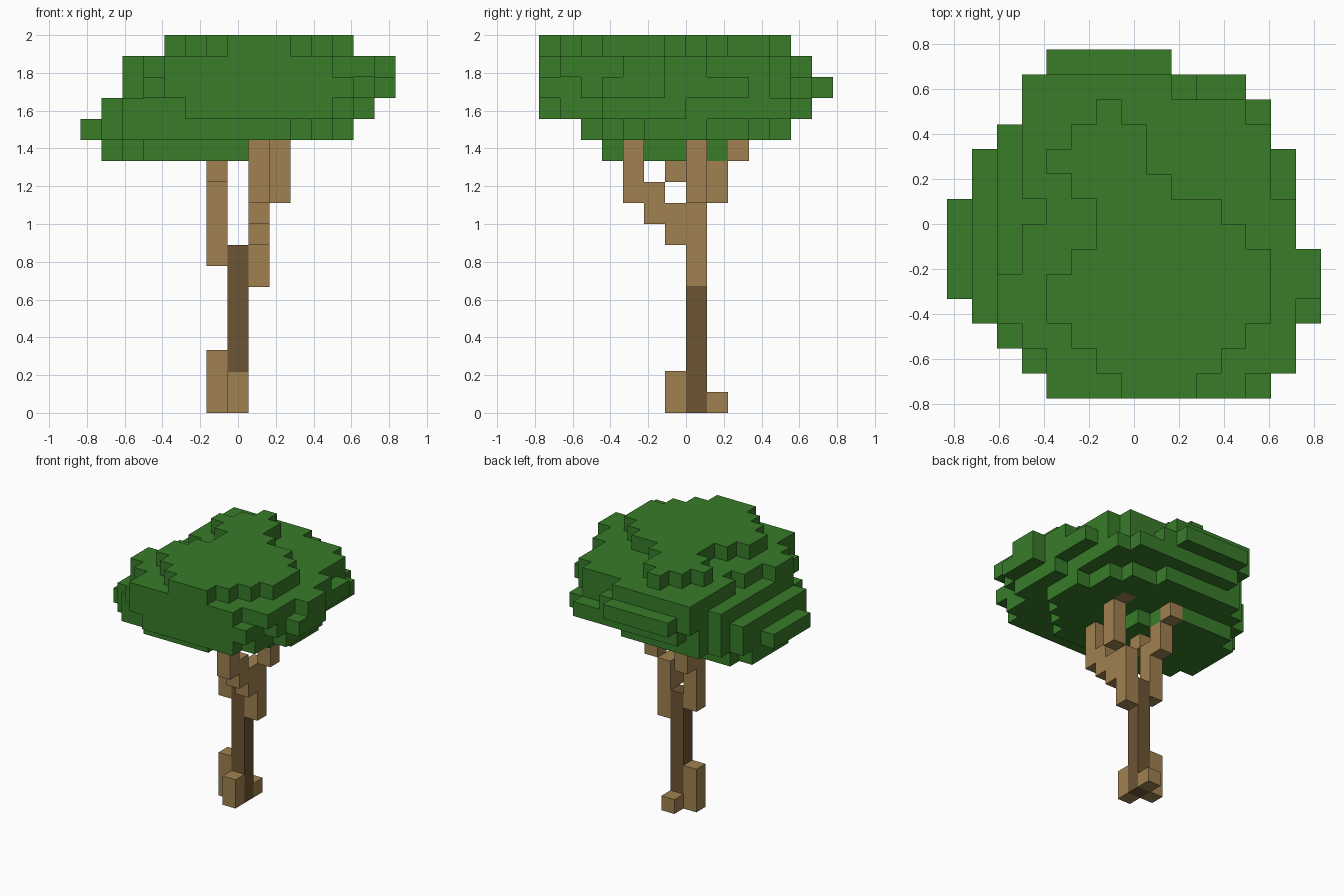
import bpy
import bmesh
from math import radians
from mathutils import Vector

cube = bpy.data.objects.get("Cube")
if cube:
    bpy.data.objects.remove(cube, do_unlink=True)

UNIT = 1 / 9                        # edge of one block
ORIGIN = Vector((-7.5, -7, 0))      # grid corner, in blocks


def make_material(name, colour):
    material = bpy.data.materials.new(name)
    material.use_nodes = True
    material.diffuse_color = (*colour, 1)
    shader = material.node_tree.nodes["Principled BSDF"]
    shader.inputs["Base Color"].default_value = (*colour, 1)
    shader.inputs["Roughness"].default_value = 0.9
    return material


def block(x, y, z, width=1, depth=1, height=1):
    """All grid cells of a cuboid whose lowest corner is x, y, z."""
    return {(i, j, k)
            for i in range(x, x + width)
            for j in range(y, y + depth)
            for k in range(z, z + height)}


def build_blocks(name, cells, material):
    """Skin a set of grid cells with their outer faces only."""
    bm = bmesh.new()
    for cell in cells:
        centre = Vector(cell) + Vector((0.5, 0.5, 0.5))
        for axis in range(3):
            for sign in (-1, 1):
                normal = Vector((0, 0, 0))
                normal[axis] = sign
                if tuple(int(c + n) for c, n in zip(cell, normal)) in cells:
                    continue
                side = Vector((0, 0, 0))
                side[(axis + 1) % 3] = 0.5
                up = normal.cross(side)
                middle = centre + normal / 2
                corners = (middle - side - up, middle + side - up,
                           middle + side + up, middle - side + up)
                bm.faces.new([bm.verts.new((c + ORIGIN) * UNIT) for c in corners])
    # Weld the squares and merge those lying in one plane
    bmesh.ops.remove_doubles(bm, verts=bm.verts, dist=UNIT / 100)
    bmesh.ops.dissolve_limit(bm, angle_limit=radians(1),
                             verts=bm.verts, edges=bm.edges)
    mesh = bpy.data.meshes.new(name)
    bm.to_mesh(mesh)
    bm.free()
    mesh.materials.append(material)
    obj = bpy.data.objects.new(name, mesh)
    bpy.context.collection.objects.link(obj)
    return obj


leaf_green = make_material("leaf green", (0.039, 0.2, 0.022))
light_bark = make_material("light bark", (0.35, 0.218, 0.08))
dark_bark = make_material("dark bark", (0.153, 0.09, 0.034))

# Trunk and roots
trunk = block(7, 7, 0, height=8)
roots = {
    "front_root": block(7, 6, 0, height=2),
    "side_root": block(6, 7, 0, height=3),
    "back_root": block(7, 8, 0),
}

# Branches climb outwards in steps
branches = {
    "front_branch": (block(8, 7, 6, height=4) | block(8, 6, 8)
                     | block(8, 5, 9, depth=2) | block(8, 4, 10, depth=2)
                     | block(8, 4, 11, height=2)),
    "left_branch": block(9, 7, 10, height=3) | block(9, 8, 13),
    "right_branch": (block(6, 7, 7, height=4) | block(6, 8, 10, height=2)
                     | block(6, 9, 12) | block(6, 6, 11)),
}

# Crown layers: level, first row, then the first and last block of each row
crown_layers = [
    (12, 3, [(3, 7), (2, 7), (1, 7), (1, 7), (1, 7), (1, 6), (2, 6)]),
    (13, 2, [(2, 9), (1, 10), (0, 11), (0, 12), (0, 12), (0, 12),
             (1, 11), (1, 11), (2, 10), (3, 8)]),
    (14, 0, [(5, 11), (5, 12), (2, 12), (1, 13), (1, 13), (1, 13), (1, 13),
             (1, 12), (1, 12), (1, 12), (2, 12), (3, 12), (4, 11)]),
    (15, 0, [(4, 12), (3, 12), (3, 13), (2, 14), (2, 14), (2, 14), (2, 13),
             (2, 13), (2, 13), (2, 13), (2, 12), (3, 11), (3, 9), (4, 8)]),
    (16, 0, [(4, 11), (4, 13), (3, 13), (2, 13), (2, 14), (3, 14), (3, 13),
             (4, 13), (3, 12), (3, 12), (3, 12), (3, 11), (3, 8)]),
    (17, 0, [(7, 9), (6, 10), (5, 11), (4, 12), (4, 12), (5, 12), (6, 11),
             (6, 10), (5, 8), (4, 7), (5, 7), (6, 6)]),
]
crown = set()
for level, first_row, rows in crown_layers:
    for row, (first, last) in enumerate(rows, first_row):
        crown |= block(first, row, level, width=last - first + 1)
crown -= set().union(*branches.values())

build_blocks("trunk", trunk, dark_bark)
for name, cells in {**roots, **branches}.items():
    build_blocks(name, cells, light_bark)
build_blocks("leaf_crown", crown, leaf_green)
